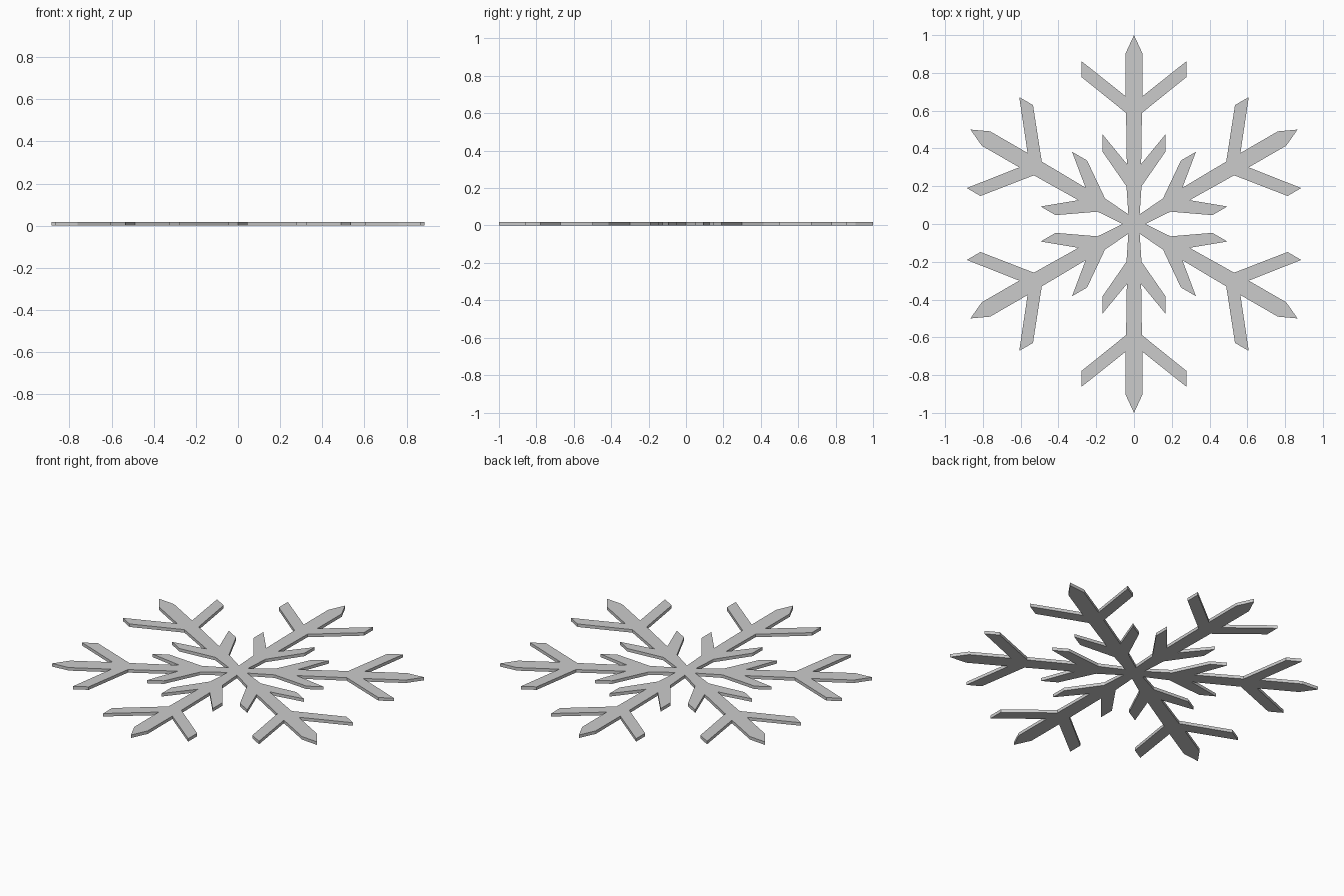
import bpy, bmesh
from math import radians, pi, cos, sin
from mathutils import Matrix, Vector

if "Cube" in bpy.data.objects:
    bpy.data.objects.remove(bpy.data.objects["Cube"])

THICKNESS = 0.018
NOTCH_RADIUS = 0.06

# Right edge of one arm, from the tip down to the inner branch
HALF_ARM = [(0.044, 0.905), (0.044, 0.676), (0.278, 0.862), (0.278, 0.778),
            (0.042, 0.588), (0.038, 0.318), (0.167, 0.475), (0.167, 0.383),
            (0.040, 0.200)]


def arm_outline():
    """One full arm, clockwise: mirrored left edge, tip, right edge, notch."""
    left = [(-x, y) for x, y in reversed(HALF_ARM)]
    notch = (NOTCH_RADIUS * sin(pi / 6), NOTCH_RADIUS * cos(pi / 6))
    return left + [(0, 1)] + HALF_ARM + [notch]


# Flat outline: the arm repeated six times around the centre
bm = bmesh.new()
verts = []
for i in range(6):
    turn = Matrix.Rotation(radians(-60 * i), 3, 'Z')
    verts += [bm.verts.new(turn @ Vector((x, y, 0))) for x, y in arm_outline()]
face = bm.faces.new(verts)

# Extrude to the plate thickness
ext = bmesh.ops.extrude_face_region(bm, geom=[face], use_keep_orig=True)
top = [g for g in ext["geom"] if isinstance(g, bmesh.types.BMVert)]
bmesh.ops.translate(bm, verts=top, vec=(0, 0, THICKNESS))
bmesh.ops.triangulate(bm, faces=[f for f in bm.faces if len(f.verts) > 4])
bmesh.ops.recalc_face_normals(bm, faces=bm.faces)

mesh = bpy.data.meshes.new("snowflake")
bm.to_mesh(mesh)
bm.free()
bpy.context.collection.objects.link(bpy.data.objects.new("snowflake", mesh))
